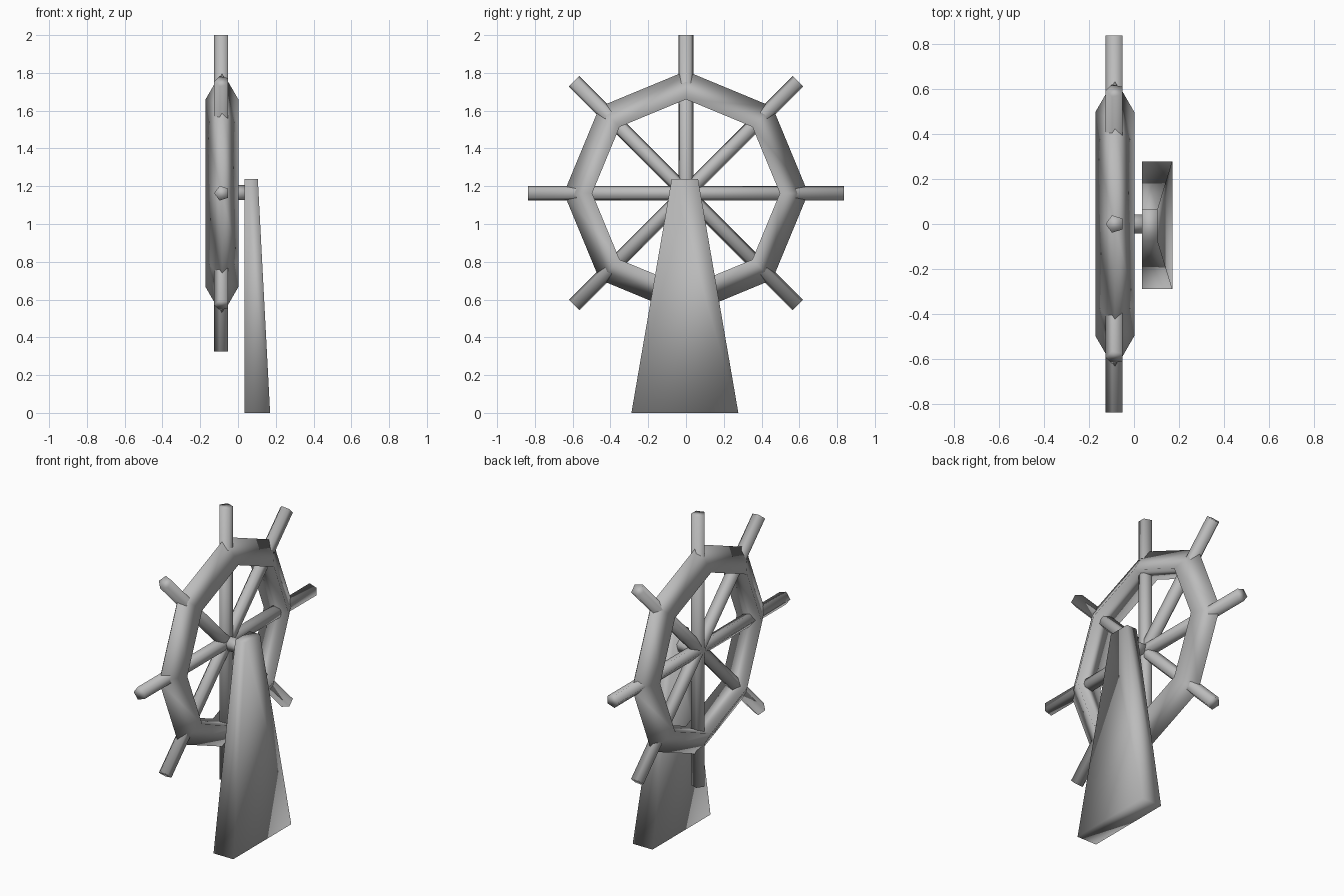
import bpy
import math
from mathutils import Matrix, Vector

cube = bpy.data.objects.get("Cube")
if cube:
    bpy.data.objects.remove(cube, do_unlink=True)

grey = bpy.data.materials.new("plain grey")
grey.use_nodes = True
colour = (0.5, 0.5, 0.5, 1)
grey.diffuse_color = colour
grey.node_tree.nodes["Principled BSDF"].inputs["Base Color"].default_value = colour

HUB = Vector((-0.085, 0, 1.163))
SPOKES = 8


def finish(obj, name):
    obj.name = name
    obj.data.materials.append(grey)
    for face in obj.data.polygons:
        face.use_smooth = True


def rod(name, centre, radius, length, rotation):
    bpy.ops.mesh.primitive_cylinder_add(vertices=5, radius=radius, depth=length)
    obj = bpy.context.object
    # One corner of the five-sided section points to -x
    obj.data.transform(Matrix.Rotation(math.pi / 2, 4, "Z"))
    obj.matrix_world = Matrix.Translation(centre) @ rotation
    finish(obj, name)


# Eight-cornered rim with a three-sided section, lying in the yz plane
bpy.ops.mesh.primitive_torus_add(major_segments=SPOKES, minor_segments=3,
                                 major_radius=0.547, minor_radius=0.1)
rim = bpy.context.object
rim.matrix_world = Matrix.Translation(HUB) @ Matrix.Rotation(math.pi / 2, 4, "Y")
finish(rim, "wheel_rim")

# Full-width spokes that end in handles
for i in range(SPOKES // 2):
    rod(f"spoke_{i + 1}", HUB, 0.041, 1.675,
        Matrix.Rotation(i * 2 * math.pi / SPOKES, 4, "X"))

# Axle from hub to stand
rod("axle", HUB + Vector((0.075, 0, 0)), 0.044, 0.15,
    Matrix.Rotation(math.pi / 2, 4, "Y"))

# Tapered stand with an upright inner face
bpy.ops.mesh.primitive_cube_add(size=2)
stand = bpy.context.object
for v in stand.data.vertices:
    top = v.co.z > 0
    outer = 0.105 if top else 0.17
    half = 0.07 if top else 0.283
    v.co = (outer if v.co.x > 0 else 0.035,
            v.co.y * half - 0.006,
            1.237 if top else 0)
finish(stand, "stand")
